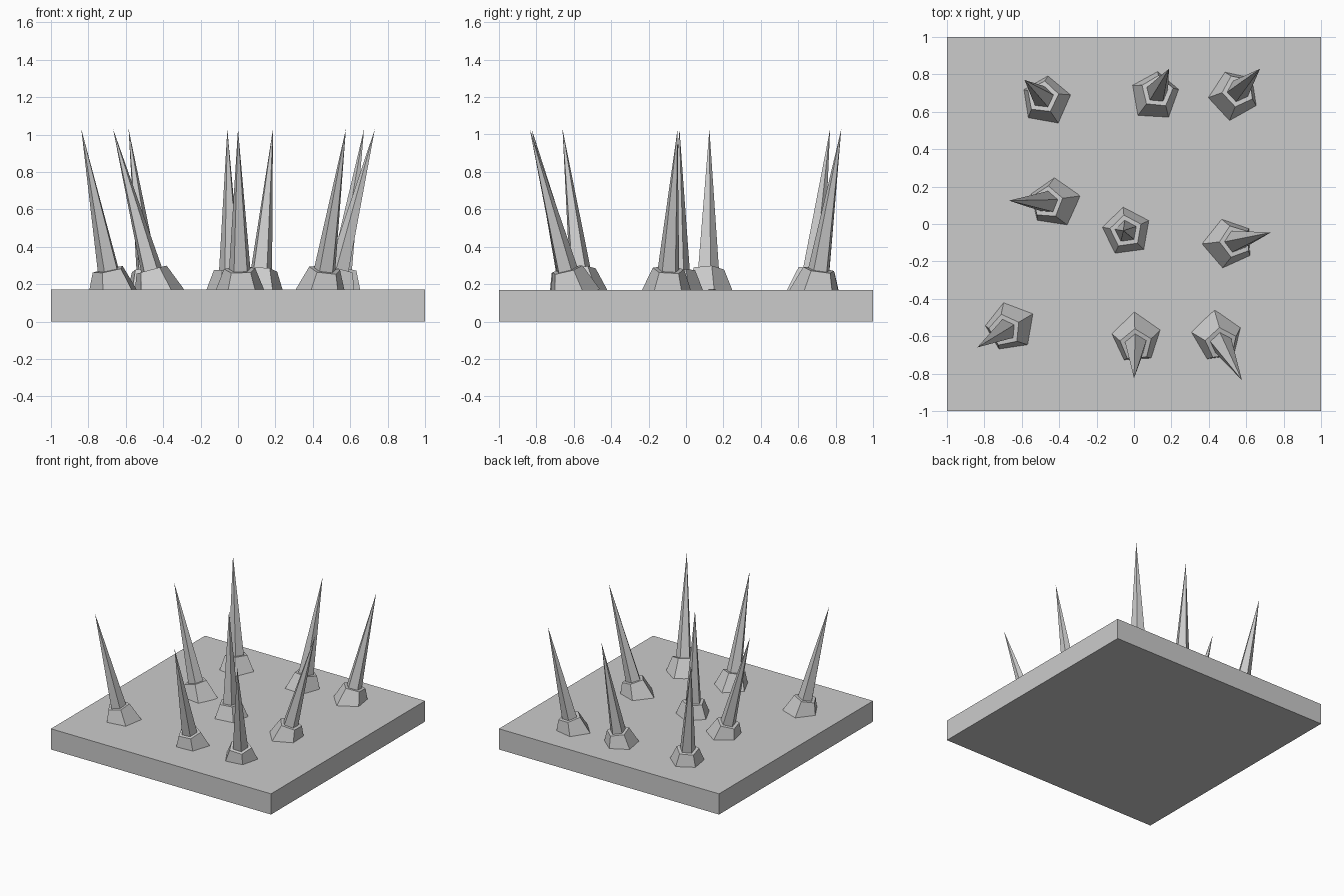
import bpy, math
from mathutils import Vector, Matrix

if "Cube" in bpy.data.objects:
    bpy.data.objects.remove(bpy.data.objects["Cube"])

SLAB_TOP = 0.17   # height of the slab
SOCKET_TOP = 0.277  # height at which a spike leaves its socket
SIDES = 5

stone = bpy.data.materials.new("grey stone")
stone.diffuse_color = (0.6, 0.6, 0.6, 1)
stone.use_nodes = True
stone.node_tree.nodes["Principled BSDF"].inputs["Base Color"].default_value = stone.diffuse_color


def make_object(name, verts, faces):
    mesh = bpy.data.meshes.new(name)
    mesh.from_pydata(verts, [], faces)
    mesh.materials.append(stone)
    obj = bpy.data.objects.new(name, mesh)
    bpy.context.collection.objects.link(obj)
    return obj


def ring(center, axis, radius, angle):
    """Five-sided ring around center, square to the leaning axis."""
    lean = Vector((0, 0, 1)).rotation_difference(axis).to_matrix()
    return [center + lean @ (Matrix.Rotation(math.radians(angle + i * 360 / SIDES), 3, 'Z')
                             @ Vector((radius, 0, 0))) for i in range(SIDES)]


def socket(foot, axis, angle):
    """Tapered collar, sunk a little into the slab."""
    low = foot - axis * 0.035
    top = foot + axis * ((SOCKET_TOP - SLAB_TOP) / axis.z)
    verts = ring(low, axis, 0.146, angle) + ring(top, axis, 0.088, angle)
    n = SIDES
    faces = [(i, (i + 1) % n, n + (i + 1) % n, n + i) for i in range(n)]
    faces += [tuple(reversed(range(n))), tuple(range(n, 2 * n))]
    make_object("socket", verts, faces)


def spike(foot, tip, axis, angle):
    """Slim pyramid leaning from the socket to its tip."""
    base = foot + axis * ((SOCKET_TOP - SLAB_TOP) / axis.z)
    verts = ring(base, axis, 0.06, angle) + [tip]
    n = SIDES
    faces = [(i, (i + 1) % n, n) for i in range(n)] + [tuple(reversed(range(n)))]
    make_object("spike", verts, faces)


# Slab
bpy.ops.mesh.primitive_cube_add(size=1, location=(0, 0, SLAB_TOP / 2))
slab = bpy.context.object
slab.name = "slab"
slab.scale = (2, 2, SLAB_TOP)
slab.data.materials.append(stone)

# Spikes: foot x, y, tip x, y, turn in degrees
layout = [
    (-0.475, 0.665, -0.585, 0.77, 83),
    (0.115, 0.69, 0.187, 0.83, 85),
    (0.54, 0.695, 0.674, 0.83, 115),
    (-0.435, 0.115, -0.668, 0.125, 86),
    (-0.04, -0.04, -0.057, -0.035, 98),
    (0.515, -0.10, 0.732, -0.045, 110),
    (-0.67, -0.555, -0.838, -0.66, 102),
    (0.012, -0.62, 0.0, -0.825, 94),
    (0.45, -0.61, 0.577, -0.835, 97),
]
for fx, fy, tx, ty, turn in layout:
    foot, tip = Vector((fx, fy, SLAB_TOP)), Vector((tx, ty, 1.03))
    axis = (tip - foot).normalized()
    socket(foot, axis, turn)
    spike(foot, tip, axis, turn)
